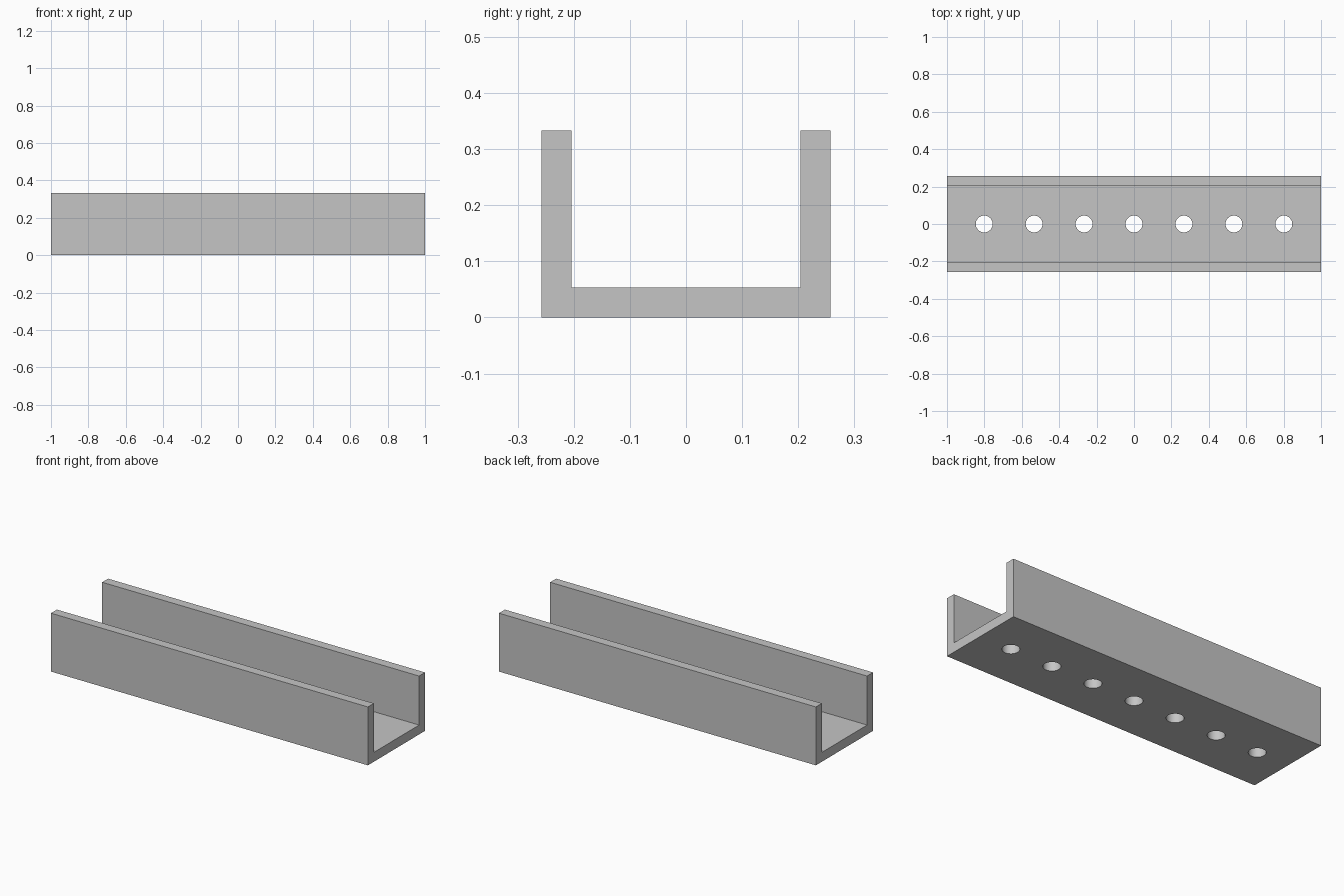
import bpy
import bmesh
import math
from mathutils import Matrix, Vector

cube = bpy.data.objects.get("Cube")
if cube:
    bpy.data.objects.remove(cube, do_unlink=True)

LENGTH, HALF_WIDTH, HEIGHT, WALL = 2.0, 0.2575, 0.333, 0.0535
HOLE_RADIUS, HOLE_SPACING, HOLES = 0.045, 0.267, 7

# Single light grey colour
grey = bpy.data.materials.new("light grey")
grey.use_nodes = True
colour = (0.56, 0.56, 0.56, 1)
grey.diffuse_color = colour
grey.node_tree.nodes["Principled BSDF"].inputs["Base Color"].default_value = colour


def make_object(name, bm):
    bmesh.ops.recalc_face_normals(bm, faces=bm.faces)
    mesh = bpy.data.meshes.new(name)
    bm.to_mesh(mesh)
    bm.free()
    mesh.materials.append(grey)
    obj = bpy.data.objects.new(name, mesh)
    bpy.context.collection.objects.link(obj)
    return obj


# U-shaped profile, mirrored from one half and extruded along x
half = [(HALF_WIDTH, 0), (HALF_WIDTH, HEIGHT),
        (HALF_WIDTH - WALL, HEIGHT), (HALF_WIDTH - WALL, WALL)]
profile = half + [(-y, z) for y, z in reversed(half)]
bm = bmesh.new()
face = bm.faces.new([bm.verts.new((-LENGTH / 2, y, z)) for y, z in profile])
ext = bmesh.ops.extrude_face_region(bm, geom=[face])
moved = [g for g in ext["geom"] if isinstance(g, bmesh.types.BMVert)]
bmesh.ops.translate(bm, verts=moved, vec=Vector((LENGTH, 0, 0)))
channel = make_object("channel", bm)

# Row of round holes through the floor
bm = bmesh.new()
for i in range(HOLES):
    x = (i - (HOLES - 1) / 2) * HOLE_SPACING
    bmesh.ops.create_cone(bm, cap_ends=True, segments=48, radius1=HOLE_RADIUS,
                          radius2=HOLE_RADIUS, depth=WALL * 3,
                          matrix=Matrix.Translation((x, 0, WALL / 2)))
cutter = make_object("hole_cutter", bm)
cutter.hide_render = True

cut = channel.modifiers.new("floor holes", "BOOLEAN")
cut.operation = "DIFFERENCE"
cut.solver = "EXACT"
cut.object = cutter

bpy.ops.object.select_all(action="DESELECT")
channel.select_set(True)
bpy.context.view_layer.objects.active = channel
bpy.ops.object.modifier_apply(modifier=cut.name)
bpy.data.objects.remove(cutter, do_unlink=True)
bpy.ops.object.shade_smooth_by_angle(angle=math.radians(30))
